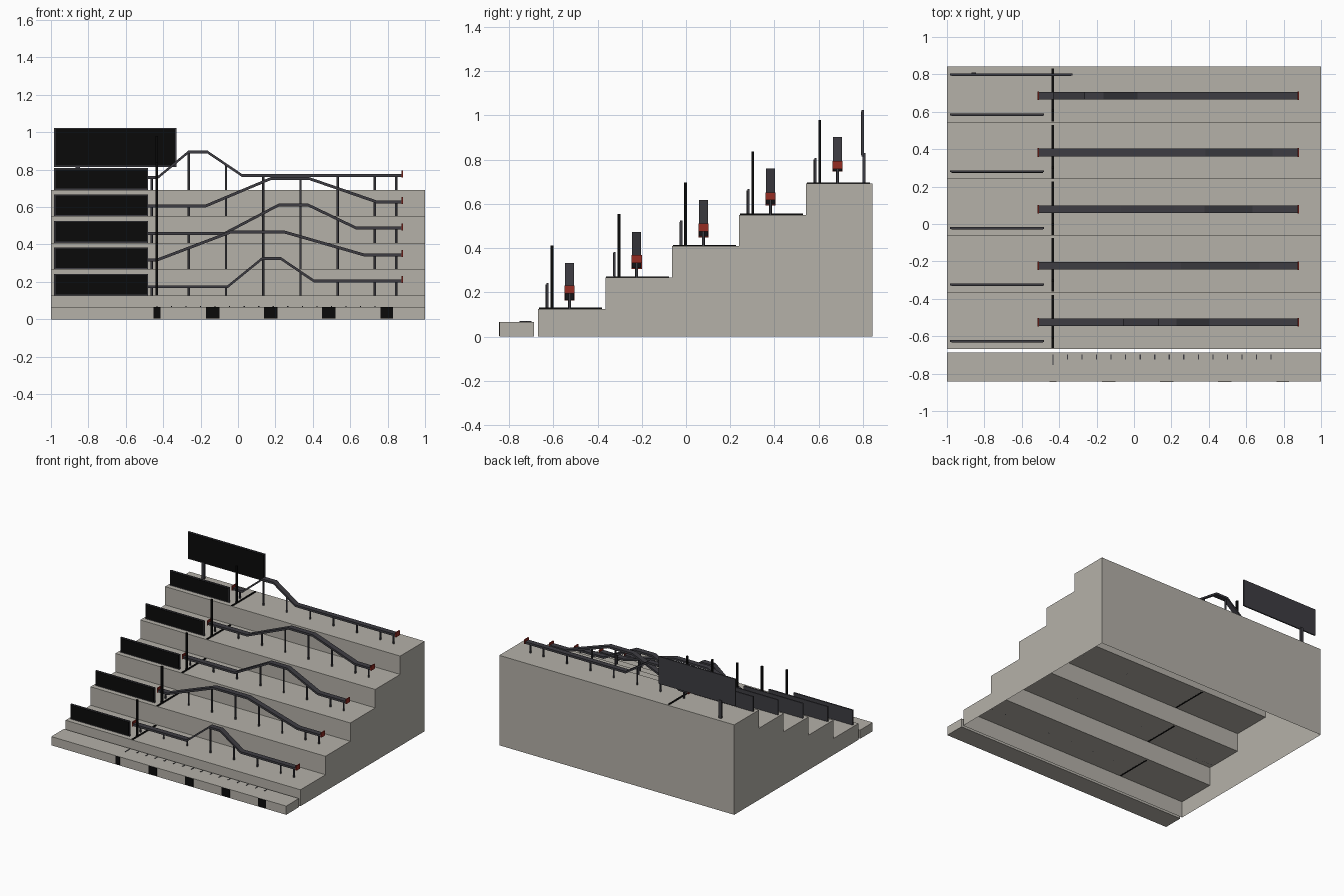
import bpy, bmesh, math
from mathutils import Vector

cube = bpy.data.objects.get("Cube")
if cube:
    bpy.data.objects.remove(cube, do_unlink=True)


def material(name, rgb):
    m = bpy.data.materials.new(name)
    m.use_nodes = True
    m.diffuse_color = (*rgb, 1)
    bsdf = next(n for n in m.node_tree.nodes if n.type == 'BSDF_PRINCIPLED')
    bsdf.inputs["Base Color"].default_value = (*rgb, 1)
    return m


CONCRETE = material("concrete", (0.46, 0.44, 0.395))
METAL = material("dark_metal", (0.047, 0.046, 0.055))
BLACK = material("black", (0.003, 0.003, 0.003))
RED = material("red", (0.30, 0.025, 0.016))


def make(name, bm, mat):
    bmesh.ops.recalc_face_normals(bm, faces=bm.faces)
    me = bpy.data.meshes.new(name)
    bm.to_mesh(me)
    bm.free()
    me.materials.append(mat)
    ob = bpy.data.objects.new(name, me)
    bpy.context.collection.objects.link(ob)
    return ob


def box(name, x, y, z, mat):
    """Box from (min, max) pairs."""
    bm = bmesh.new()
    bmesh.ops.create_cube(bm, size=1)
    for v in bm.verts:
        v.co = Vector([r[0] if c < 0 else r[1] for c, r in zip(v.co, (x, y, z))])
    return make(name, bm, mat)


def post(name, x, y, z0, z1, r, mat):
    bm = bmesh.new()
    bmesh.ops.create_cone(bm, cap_ends=True, segments=8, radius1=r, radius2=r, depth=z1 - z0)
    bmesh.ops.translate(bm, verts=bm.verts, vec=(x, y, (z0 + z1) / 2))
    ob = make(name, bm, mat)
    for p in ob.data.polygons:
        p.use_smooth = abs(p.normal.z) < 0.5
    return ob


def rail(name, path, y, width, thick):
    """Flat rail swept along an (x, z) path."""
    bm = bmesh.new()
    rings = []
    for x, z in path:
        rings.append([bm.verts.new((x, y + sy * width / 2, z + sz * thick / 2))
                      for sy, sz in ((-1, -1), (1, -1), (1, 1), (-1, 1))])
    for a, b in zip(rings, rings[1:]):
        for i in range(4):
            j = (i + 1) % 4
            bm.faces.new((a[i], a[j], b[j], b[i]))
    bm.faces.new(rings[0])
    bm.faces.new(rings[-1])
    return make(name, bm, METAL)


def height_at(path, x):
    for (x0, z0), (x1, z1) in zip(path, path[1:]):
        if x0 <= x <= x1:
            return z0 + (z1 - z0) * (x - x0) / (x1 - x0)
    return path[-1][1]


def sign(name, x, y, z):
    """Dark panel with a black inset screen on the front."""
    box(name, x, (y - 0.004, y + 0.006), z, METAL)
    e = 0.006
    box(name + "_screen", (x[0] + e, x[1] - e), (y - 0.007, y - 0.003),
        (z[0] + e, z[1] - e), BLACK)


# Stepped terrace: shell with an open underside
fronts = [-0.668, -0.365, -0.063, 0.24, 0.543]
tops = [0.126, 0.268, 0.409, 0.551, 0.692]
back = 0.842
profile = [(fronts[0], 0.0)]
for i in range(5):
    profile.append((fronts[i], tops[i]))
    profile.append((fronts[i + 1] if i < 4 else back, tops[i]))
profile.append((back, 0.0))
bm = bmesh.new()
sides = [[bm.verts.new((x, y, z)) for y, z in profile] for x in (-1, 1)]
for i in range(len(profile) - 1):
    bm.faces.new((sides[0][i], sides[0][i + 1], sides[1][i + 1], sides[1][i]))
for s in sides:
    bm.faces.new(s)
make("terrace", bm, CONCRETE)

# Front ledge with black front plates and a row of ticks
box("front_ledge", (-1, 1), (-0.842, -0.688), (0, 0.067), CONCRETE)
for x0, x1 in ((-0.453, -0.415), (-0.17, -0.10), (0.14, 0.21), (0.45, 0.52), (0.762, 0.83)):
    box("ledge_plate", (x0, x1), (-0.845, -0.841), (0.004, 0.066), BLACK)
for i in range(16):
    x = -0.433 + i * 0.0777
    length = 0.055 if i == 0 else 0.026
    box("ledge_tick", (x - 0.003, x + 0.003), (-0.698 - length, -0.698), (0.066, 0.070), METAL)

# Rail paths, one per step, as (x, z) points
X0, X1 = -0.513, 0.878
paths = [
    [(X0, 0.174), (-0.056, 0.174), (0.131, 0.326), (0.227, 0.326), (0.404, 0.206), (X1, 0.206)],
    [(X0, 0.318), (-0.43, 0.318), (-0.04, 0.466), (0.25, 0.466), (0.671, 0.345), (X1, 0.345)],
    [(X0, 0.460), (-0.07, 0.460), (0.216, 0.610), (0.377, 0.610), (0.634, 0.487), (X1, 0.487)],
    [(X0, 0.605), (-0.175, 0.605), (0.175, 0.752), (0.382, 0.752), (0.74, 0.628), (X1, 0.628)],
    [(X0, 0.757), (-0.43, 0.757), (-0.265, 0.894), (-0.163, 0.894), (0.02, 0.770), (X1, 0.770)],
]
post_xs = [-0.462 + 0.199 * i for i in range(7)] + [0.845]

for i, path in enumerate(paths):
    y0, z0 = fronts[i], tops[i]
    yr = y0 + 0.142
    # Rail, supports and red end stops
    rail("rail", path, yr, 0.041, 0.016)
    for x in post_xs:
        post("rail_support", x, yr, z0, height_at(path, x), 0.0065, METAL)
    for x, z in (path[0], path[-1]):
        box("rail_end_stop", (x - 0.004, x + 0.004), (yr - 0.023, yr + 0.023),
            (z - 0.011, z + 0.025), RED)
    # Step sign, marker pole and floor strip
    sign("step_sign", (-0.983, -0.48), y0 + 0.041, (z0, z0 + 0.116))
    box("marker_pole", (-0.441, -0.428), (y0 + 0.055, y0 + 0.068), (z0, z0 + 0.287), BLACK)
    box("floor_strip", (-0.441, -0.428), (y0 + 0.004, y0 + 0.289), (z0 - 0.001, z0 + 0.005), BLACK)

# Large rear sign on its post
sign("rear_sign", (-0.983, -0.33), 0.798, (0.815, 1.024))
box("rear_sign_post", (-0.868, -0.846), (0.797, 0.811), (0.692, 0.83), METAL)
